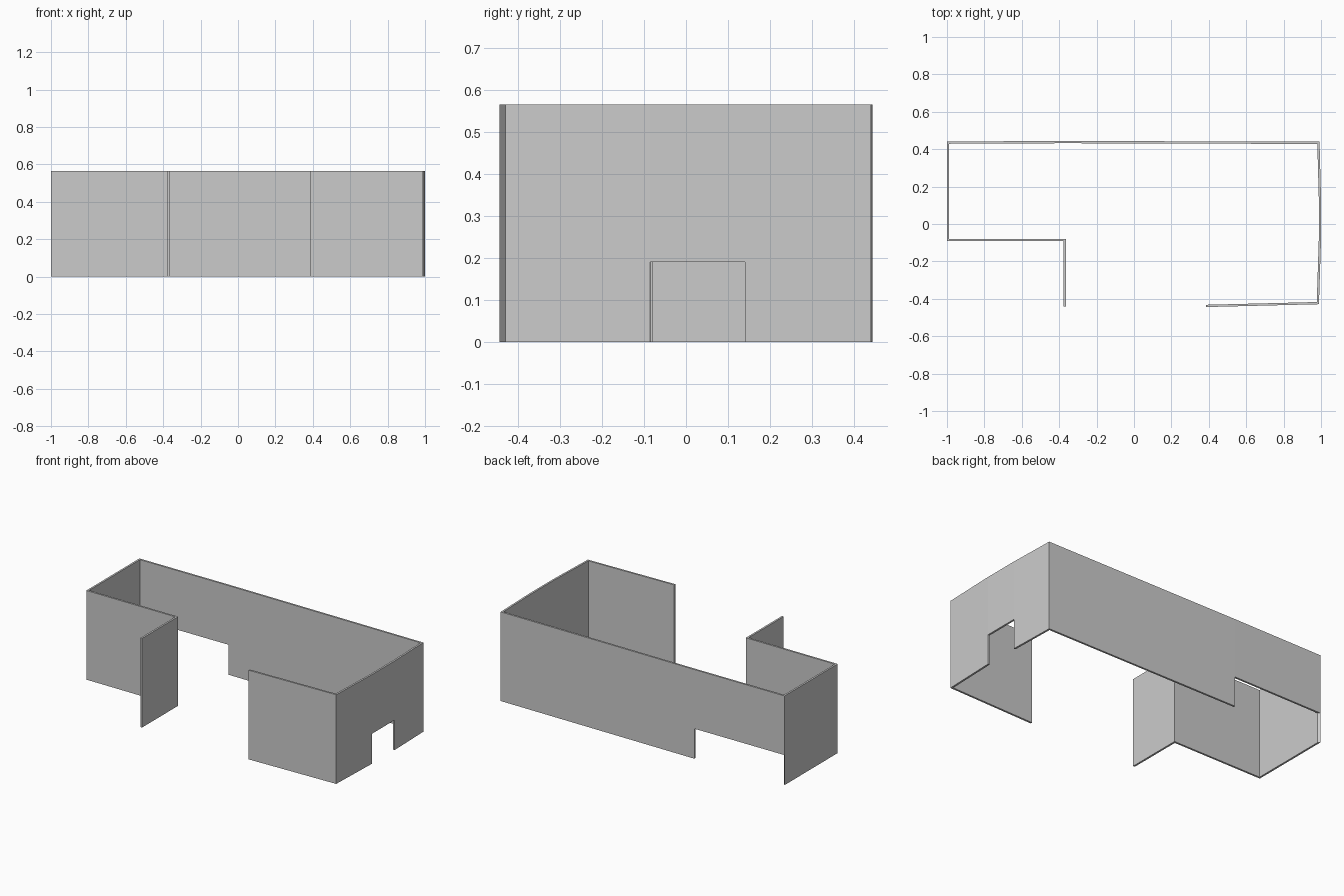
import bpy
import bmesh
from collections import Counter
from mathutils import Vector

if "Cube" in bpy.data.objects:
    bpy.data.objects.remove(bpy.data.objects["Cube"])

HEIGHT, OPENING, THICK = 0.565, 0.19, 0.012

# Wall centreline in plan, with True where the segment to the next point has an opening below
PLAN = [
    (-0.37, -0.441, False),   # short front return
    (-0.37, -0.085, False),   # recessed front wall
    (-0.994, -0.085, False),  # left wall
    (-0.994, 0.435, True),    # back wall with wide low opening
    (-0.37, 0.438, False),    # back wall
    (0.986, 0.434, False),    # right wall, slightly bowed
    (0.994, 0.14, True),      # right wall with low opening
    (0.994, -0.085, False),
    (0.983, -0.423, False),   # slanted front right wall
    (0.386, -0.438, False),
]


def mitred_pair(pts, i):
    """Left and right wall corners at one plan point."""
    dirs = []
    if i > 0:
        dirs.append((pts[i] - pts[i - 1]).normalized())
    if i < len(pts) - 1:
        dirs.append((pts[i + 1] - pts[i]).normalized())
    normals = [Vector((-d.y, d.x)) for d in dirs]
    m = sum(normals, Vector((0, 0))).normalized()
    off = m * (THICK / 2 / m.dot(normals[0]))
    return pts[i] + off, pts[i] - off


def build_walls(name, plan):
    pts = [Vector(p[:2]) for p in plan]
    levels = [0, OPENING, HEIGHT]
    bm = bmesh.new()
    grid = []
    for i in range(len(pts)):
        pair = mitred_pair(pts, i)
        grid.append([[bm.verts.new((c.x, c.y, z)) for c in pair] for z in levels])

    # Solid cells per segment and level; faces shared by two cells are dropped
    faces = []
    for i in range(len(pts) - 1):
        for k in range(1 if plan[i][2] else 0, 2):
            a, b = grid[i][k], grid[i + 1][k]
            c, d = grid[i][k + 1], grid[i + 1][k + 1]
            faces += [
                (a[0], a[1], b[1], b[0]), (c[0], d[0], d[1], c[1]),
                (a[0], b[0], d[0], c[0]), (a[1], c[1], d[1], b[1]),
                (a[0], c[0], c[1], a[1]), (b[0], b[1], d[1], d[0]),
            ]
    count = Counter(frozenset(f) for f in faces)
    for f in faces:
        if count[frozenset(f)] == 1:
            bm.faces.new(f)
    loose = [v for v in bm.verts if not v.link_faces]
    bmesh.ops.delete(bm, geom=loose, context='VERTS')
    bmesh.ops.recalc_face_normals(bm, faces=bm.faces[:])

    mesh = bpy.data.meshes.new(name)
    bm.to_mesh(mesh)
    bm.free()
    obj = bpy.data.objects.new(name, mesh)
    bpy.context.collection.objects.link(obj)
    return obj


# Perimeter walls
build_walls("perimeter_walls", PLAN)
